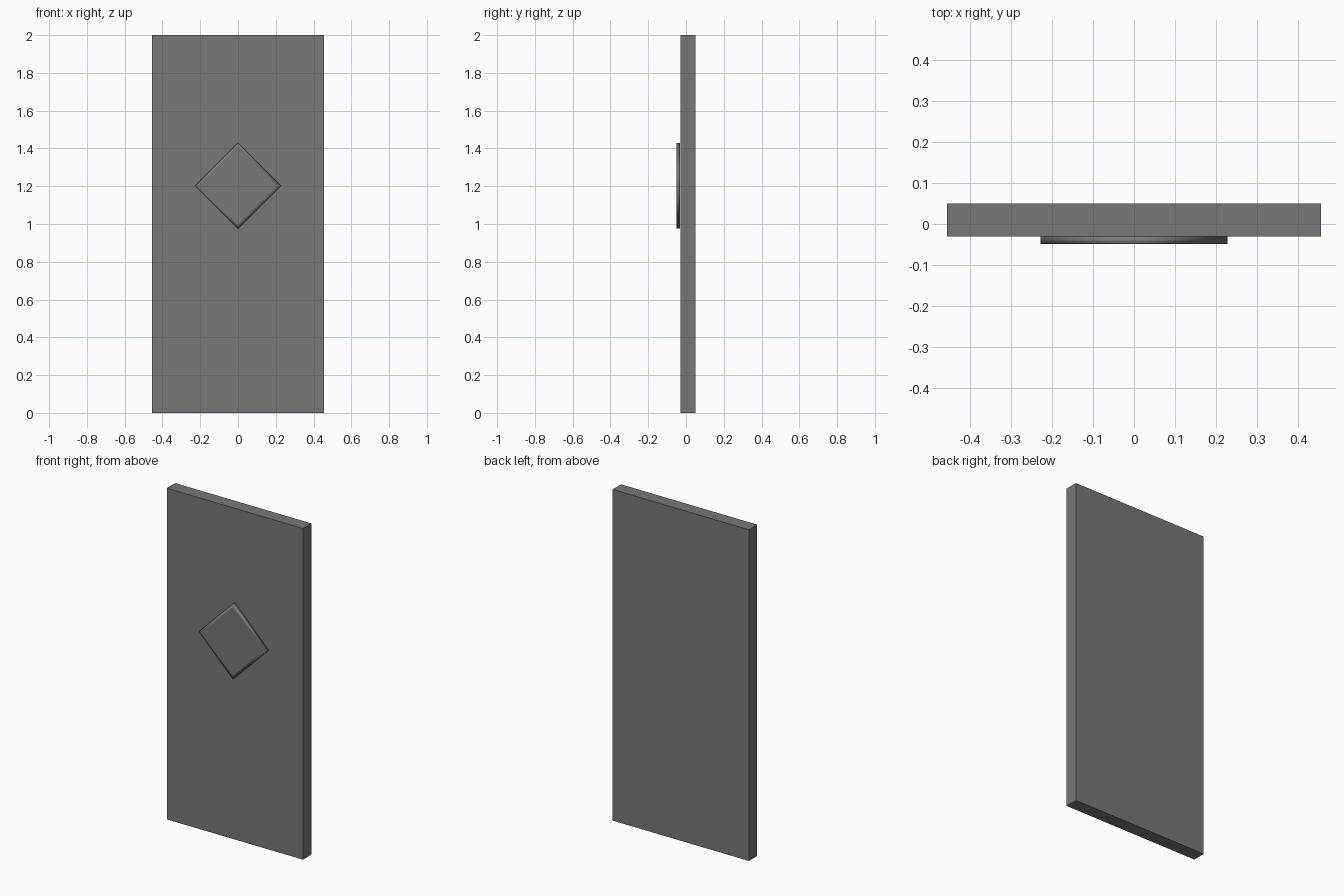
import bpy, bmesh

if "Cube" in bpy.data.objects:
    bpy.data.objects.remove(bpy.data.objects["Cube"])

# Dark grey finish shared by both parts
dark = bpy.data.materials.new("dark_grey")
dark.diffuse_color = (0.185, 0.185, 0.185, 1)
dark.use_nodes = True
dark.node_tree.nodes["Principled BSDF"].inputs["Base Color"].default_value = dark.diffuse_color

# Door slab
bpy.ops.mesh.primitive_cube_add(size=1, location=(0, 0.01, 1))
slab = bpy.context.object
slab.name = "door_slab"
slab.dimensions = (0.91, 0.08, 2.0)
bpy.ops.object.transform_apply(location=False, rotation=False, scale=True)
slab.data.materials.append(dark)

# Raised diamond window, smooth shaded with an inset rim
C, R, BACK, FRONT = 1.203, 0.227, -0.031, -0.049
bm = bmesh.new()


def ring(r, y):
    return [bm.verts.new((x * r, y, C + z * r))
            for x, z in ((1, 0), (0, 1), (-1, 0), (0, -1))]


rings = [ring(R, BACK), ring(R, FRONT), ring(R - 0.024, FRONT)]
for a, b in zip(rings, rings[1:]):
    for i in range(4):
        j = (i + 1) % 4
        bm.faces.new((a[i], a[j], b[j], b[i]))
bm.faces.new(rings[0])
bm.faces.new(rings[-1])
bmesh.ops.recalc_face_normals(bm, faces=bm.faces)
for f in bm.faces:
    f.smooth = True
mesh = bpy.data.meshes.new("diamond_window")
bm.to_mesh(mesh)
bm.free()
mesh.materials.append(dark)
window = bpy.data.objects.new("diamond_window", mesh)
bpy.context.collection.objects.link(window)
